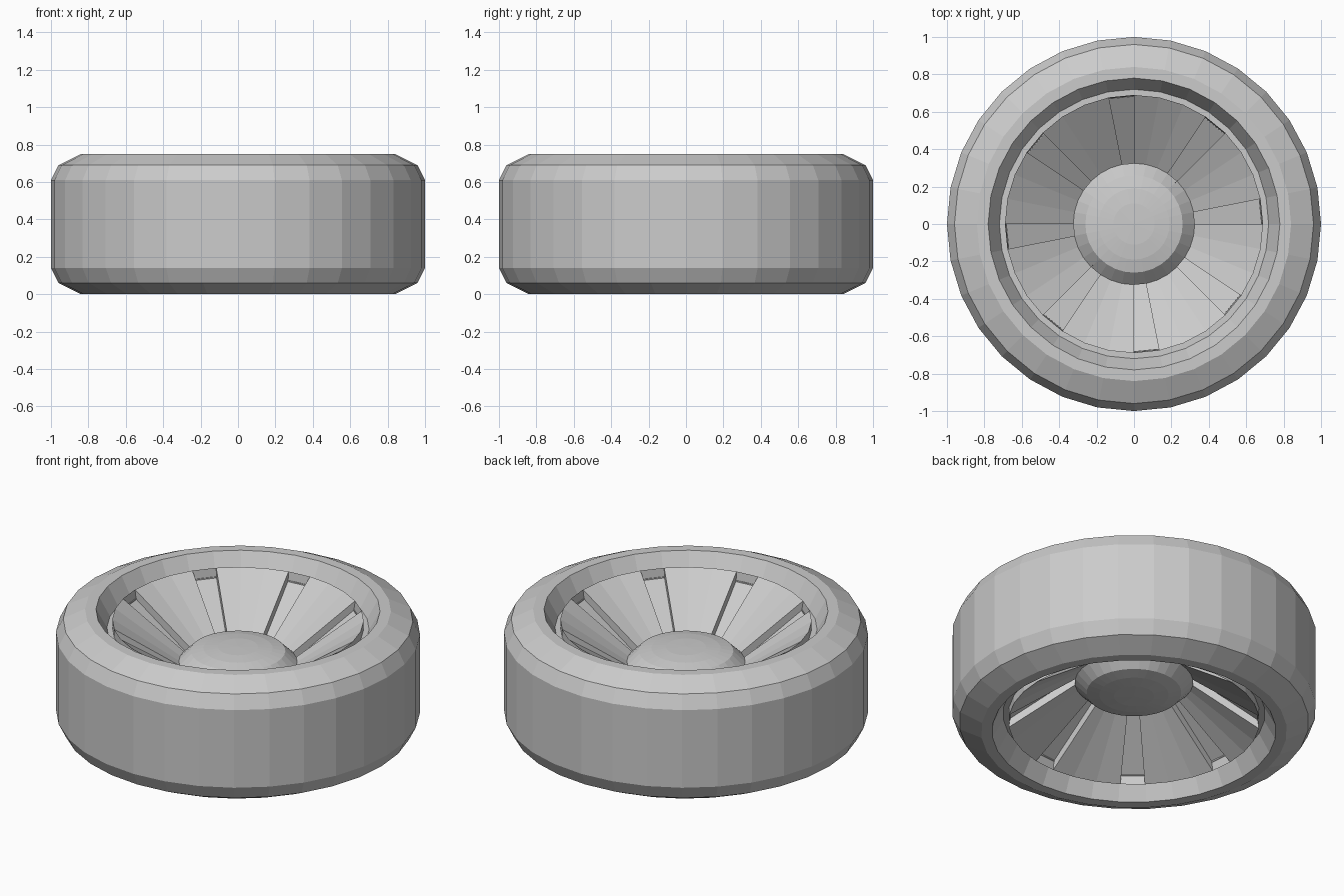
import bpy
import bmesh
import math

SIDES = 32
MID = 0.375      # half the wheel's height
SLOT_DEPTH = 0.055

old = bpy.data.objects.get("Cube")
if old:
    bpy.data.objects.remove(old, do_unlink=True)

grey = bpy.data.materials.new("light_grey")
grey.use_nodes = True
grey.diffuse_color = (0.6, 0.6, 0.6, 1)
grey.node_tree.nodes["Principled BSDF"].inputs["Base Color"].default_value = (0.6, 0.6, 0.6, 1)


def mirrored(upper):
    """Add the lower half of a profile that is the same above and below MID."""
    return upper + [(r, 2 * MID - z) for r, z in reversed(upper)]


def lathe(profile, closed):
    """Turn a (radius, height) profile around the axle."""
    bm = bmesh.new()
    rings = []
    for r, z in profile:
        if r == 0:
            rings.append([bm.verts.new((0, 0, z))] * SIDES)
        else:
            angles = [2 * math.pi * i / SIDES for i in range(SIDES)]
            rings.append([bm.verts.new((r * math.cos(a), r * math.sin(a), z)) for a in angles])
    pairs = list(zip(rings, rings[1:]))
    if closed:
        pairs.append((rings[-1], rings[0]))
    for a, b in pairs:
        for i in range(SIDES):
            j = (i + 1) % SIDES
            corners = dict.fromkeys([a[i], a[j], b[j], b[i]])
            bm.faces.new(list(corners))
    bmesh.ops.recalc_face_normals(bm, faces=bm.faces)
    return bm


def finish(name, bm):
    bmesh.ops.recalc_face_normals(bm, faces=bm.faces)
    mesh = bpy.data.meshes.new(name)
    bm.to_mesh(mesh)
    bm.free()
    mesh.materials.append(grey)
    obj = bpy.data.objects.new(name, mesh)
    bpy.context.collection.objects.link(obj)
    return obj


# Tyre with chamfered shoulders, sloping inner wall and a narrow ledge
tyre = [(0.68, 0.64), (0.72, 0.64), (0.78, 0.75), (0.84, 0.75), (0.96, 0.69), (1.0, 0.61)]
finish("tyre", lathe(mirrored(tyre), True))

# Dished spoke disc, hollow on both faces
disc = lathe(mirrored([(0.31, 0.43), (0.69, 0.69)]), True)

# Recessed slots between the spokes: one segment in four, on both faces
slots = []
for f in disc.faces:
    c = f.calc_center_median()
    segment = int((math.atan2(c.y, c.x) % (2 * math.pi)) / (2 * math.pi) * SIDES)
    if abs(f.normal.z) > 0.3 and segment % 4 == 0:
        slots.append(f)
for f in slots:
    side = 1 if f.calc_center_median().z > MID else -1
    result = bmesh.ops.extrude_face_region(disc, geom=[f])
    for v in result["geom"]:
        if isinstance(v, bmesh.types.BMVert):
            v.co.x *= 0.99
            v.co.y *= 0.99
            v.co.z -= side * SLOT_DEPTH
bmesh.ops.delete(disc, geom=[f for f in slots if f.is_valid], context='FACES_ONLY')
finish("spoke_disc", disc)

# Hub with sloping shoulders and a shallow domed cap on both faces
hub = [(0, 0.53), (0.11, 0.528), (0.19, 0.52), (0.26, 0.505), (0.325, 0.44)]
finish("hub", lathe(mirrored(hub), False))
